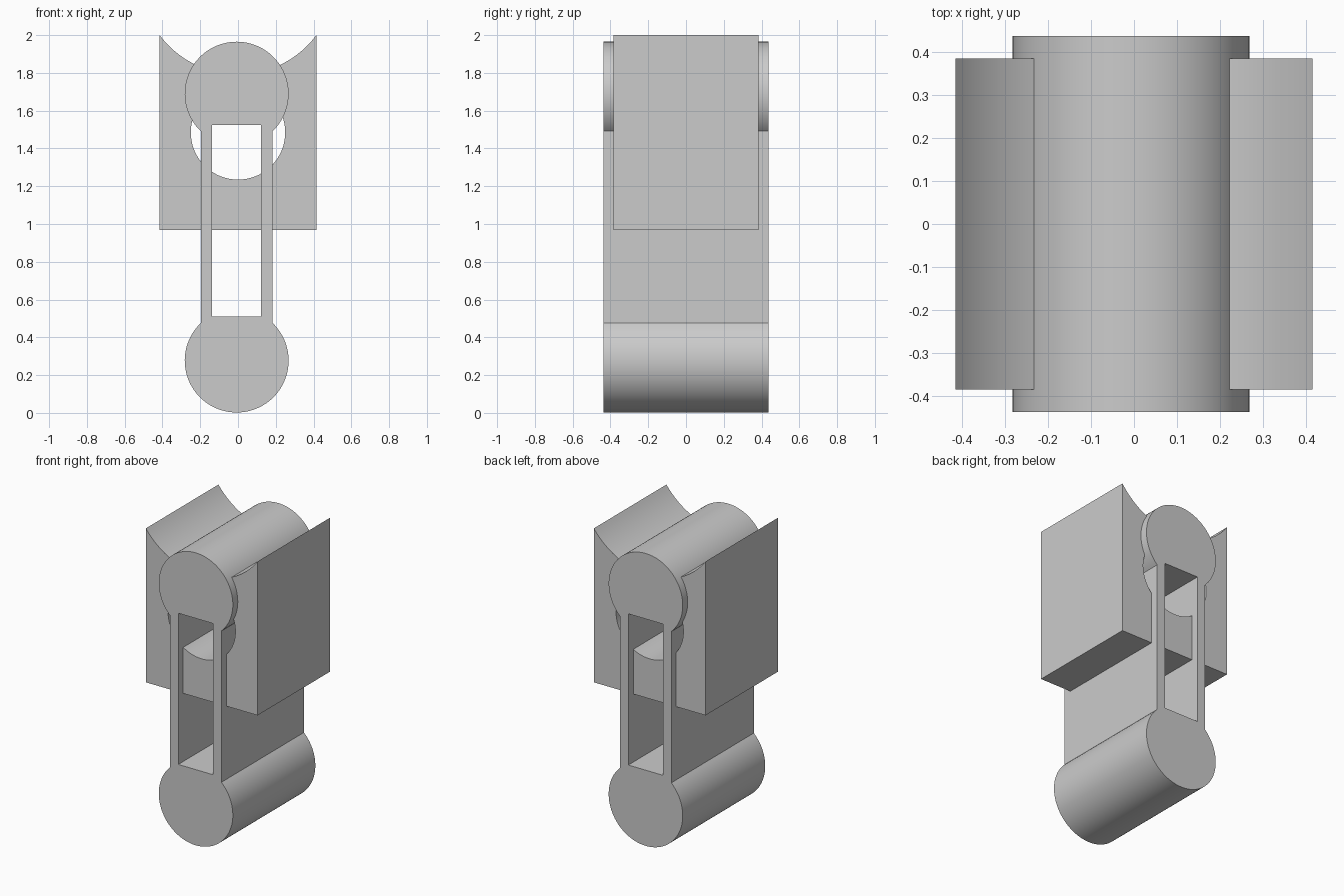
import bpy
import bmesh
from math import sin, cos, acos, asin, degrees, radians, pi
from mathutils import Matrix

cube = bpy.data.objects.get("Cube")
if cube:
    bpy.data.objects.remove(cube, do_unlink=True)

grey = bpy.data.materials.new("plain_grey")
grey.use_nodes = True
colour = (0.6, 0.6, 0.6, 1)
grey.diffuse_color = colour
grey.node_tree.nodes["Principled BSDF"].inputs["Base Color"].default_value = colour


def arc(cx, cz, r, start, end, steps):
    """Points on an arc in the front plane, angles in degrees."""
    angles = [radians(start + (end - start) * i / steps) for i in range(steps + 1)]
    return [(cx + r * cos(a), cz + r * sin(a)) for a in angles]


def extruded_part(name, loops, half_depth):
    """Fill the outlines (inner loops become holes) and extrude them along y."""
    curve = bpy.data.curves.new(name + "_outline", 'CURVE')
    curve.dimensions = '2D'
    curve.fill_mode = 'BOTH'
    curve.extrude = half_depth
    for loop in loops:
        spline = curve.splines.new('POLY')
        spline.points.add(len(loop) - 1)
        for point, (x, z) in zip(spline.points, loop):
            point.co = (x, z, 0, 1)
        spline.use_cyclic_u = True
    helper = bpy.data.objects.new(name + "_outline", curve)
    bpy.context.collection.objects.link(helper)
    bpy.context.view_layer.update()
    mesh = bpy.data.meshes.new_from_object(
        helper.evaluated_get(bpy.context.evaluated_depsgraph_get()))
    bpy.data.objects.remove(helper, do_unlink=True)

    # Weld caps to walls and stand the profile upright
    bm = bmesh.new()
    bm.from_mesh(mesh)
    bmesh.ops.remove_doubles(bm, verts=bm.verts, dist=0.0001)
    bm.transform(Matrix.Rotation(pi / 2, 4, 'X'))
    bmesh.ops.recalc_face_normals(bm, faces=bm.faces)
    bm.to_mesh(mesh)
    bm.free()
    mesh.materials.clear()
    mesh.materials.append(grey)
    obj = bpy.data.objects.new(name, mesh)
    bpy.context.collection.objects.link(obj)
    bpy.ops.object.select_all(action='DESELECT')
    obj.select_set(True)
    bpy.context.view_layer.objects.active = obj
    bpy.ops.object.shade_smooth_by_angle(angle=radians(30))
    return obj


# Link: two round ends joined by a pair of straight walls
cx, r, neck = -0.007, 0.275, 0.19
low, high = 0.277, 1.69
a = degrees(acos(neck / r))
link_outline = (arc(cx, low, r, 180 - a, 360 + a, 72)
                + arc(cx, high, r, -a, 180 + a, 72))
window = [(-0.137, 0.51), (0.122, 0.51), (0.122, 1.525), (-0.137, 1.525)]
extruded_part("double_ended_link", [link_outline, window], 0.4375)

# Block: dished top and a round bore, straddling the upper link
half_width, bottom, top = 0.415, 0.967, 2.0
dish_r = 0.518
h = degrees(asin(half_width / dish_r))
dish_z = top + dish_r * cos(radians(h))
block_outline = ([(-half_width, bottom), (half_width, bottom)]
                 + arc(0, dish_z, dish_r, 270 + h, 270 - h, 40))
bore = arc(0, 1.485, 0.25, 0, 355, 71)
extruded_part("socket_block", [block_outline, bore], 0.385)
